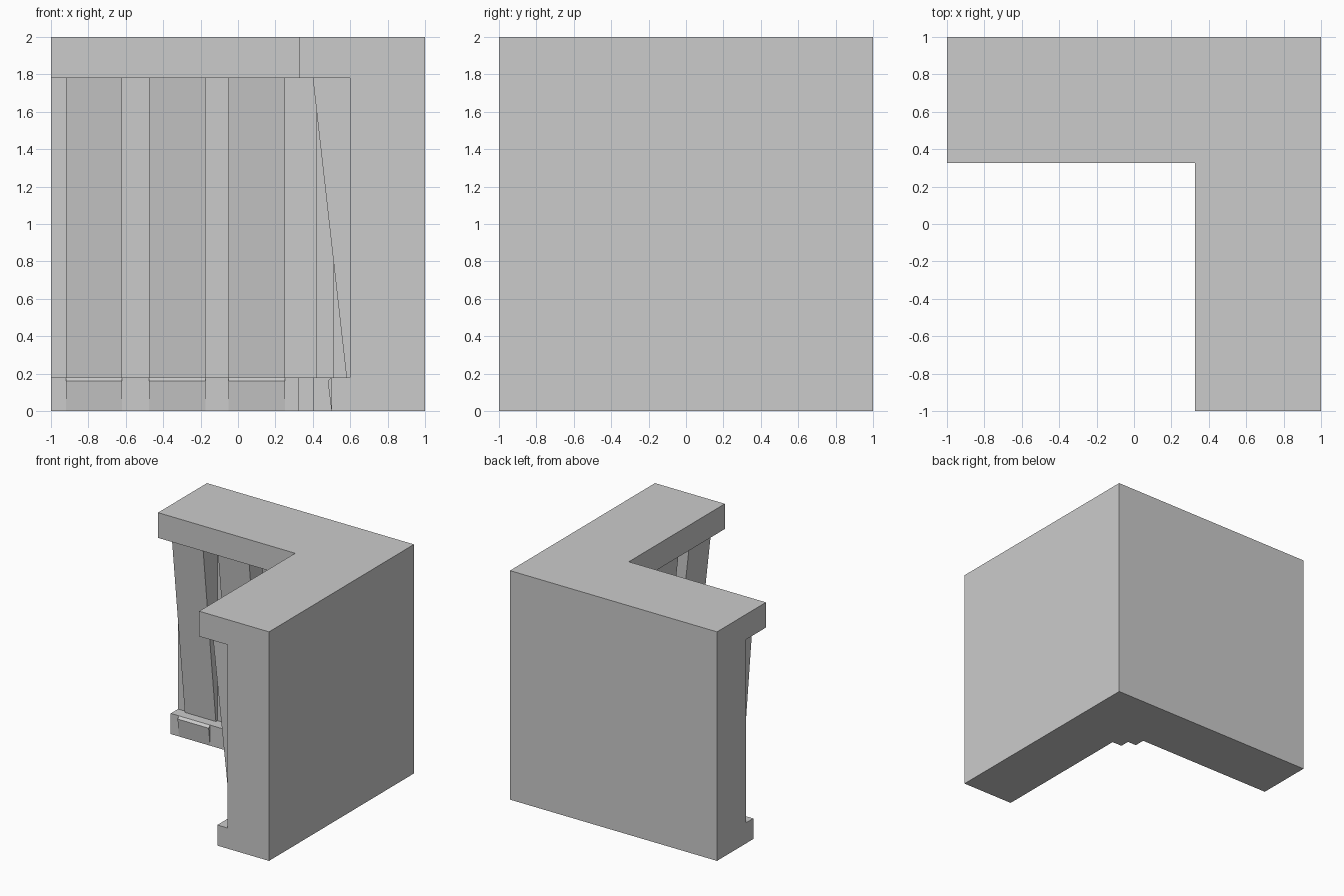
import bpy, bmesh

if "Cube" in bpy.data.objects:
    bpy.data.objects.remove(bpy.data.objects["Cube"])


def prism(name, points, to_low, to_high):
    """Solid between two mapped copies of a 2D profile."""
    bm = bmesh.new()
    low = [bm.verts.new(to_low(a, b)) for a, b in points]
    high = [bm.verts.new(to_high(a, b)) for a, b in points]
    bm.faces.new(low)
    bm.faces.new(high)
    n = len(points)
    for i in range(n):
        j = (i + 1) % n
        bm.faces.new((low[i], low[j], high[j], high[i]))
    bmesh.ops.recalc_face_normals(bm, faces=bm.faces)
    mesh = bpy.data.meshes.new(name)
    bm.to_mesh(mesh)
    bm.free()
    obj = bpy.data.objects.new(name, mesh)
    bpy.context.collection.objects.link(obj)
    return obj


def plan(name, points, z0, z1):
    return prism(name, points, lambda x, y: (x, y, z0), lambda x, y: (x, y, z1))


def corner_plan(inner):
    """L-shaped outline with the given inner edge."""
    return [(1, -1), (1, 1), (-1, 1)] + inner


def stepped(face, mid, out):
    """Inner edge with a two-step projection in the corner."""
    return [(-1, face), (out, face), (out, mid), (mid, mid),
            (mid, out), (face, out), (face, -1)]


# Base, wall with stepped corner column, and overhanging top
plan("base", corner_plan(stepped(0.50, 0.405, 0.32)), 0, 0.18)
plan("wall", corner_plan(stepped(0.60, 0.51, 0.42)), 0.18, 1.78)
plan("top_slab", corner_plan([(-1, 0.325), (0.325, 0.325), (0.325, -1)]), 1.78, 2)

# Leaning pilasters and their feet, repeated on both wings
pilaster = [(0.40, 1.78), (0.58, 0.18), (0.60, 0.18), (0.60, 1.78)]
foot = [(0.48, 0.16), (0.50, 0.18), (0.50, 0.0)]
for i, (s, e) in enumerate([(-0.92, -0.62), (-0.475, -0.175), (-0.05, 0.25)], 1):
    for part, prof in (("pilaster", pilaster), ("foot", foot)):
        prism(f"back_{part}_{i}", prof,
              lambda d, z: (s, d, z), lambda d, z: (e, d, z))
        prism(f"side_{part}_{i}", prof,
              lambda d, z: (d, s, z), lambda d, z: (d, e, z))
